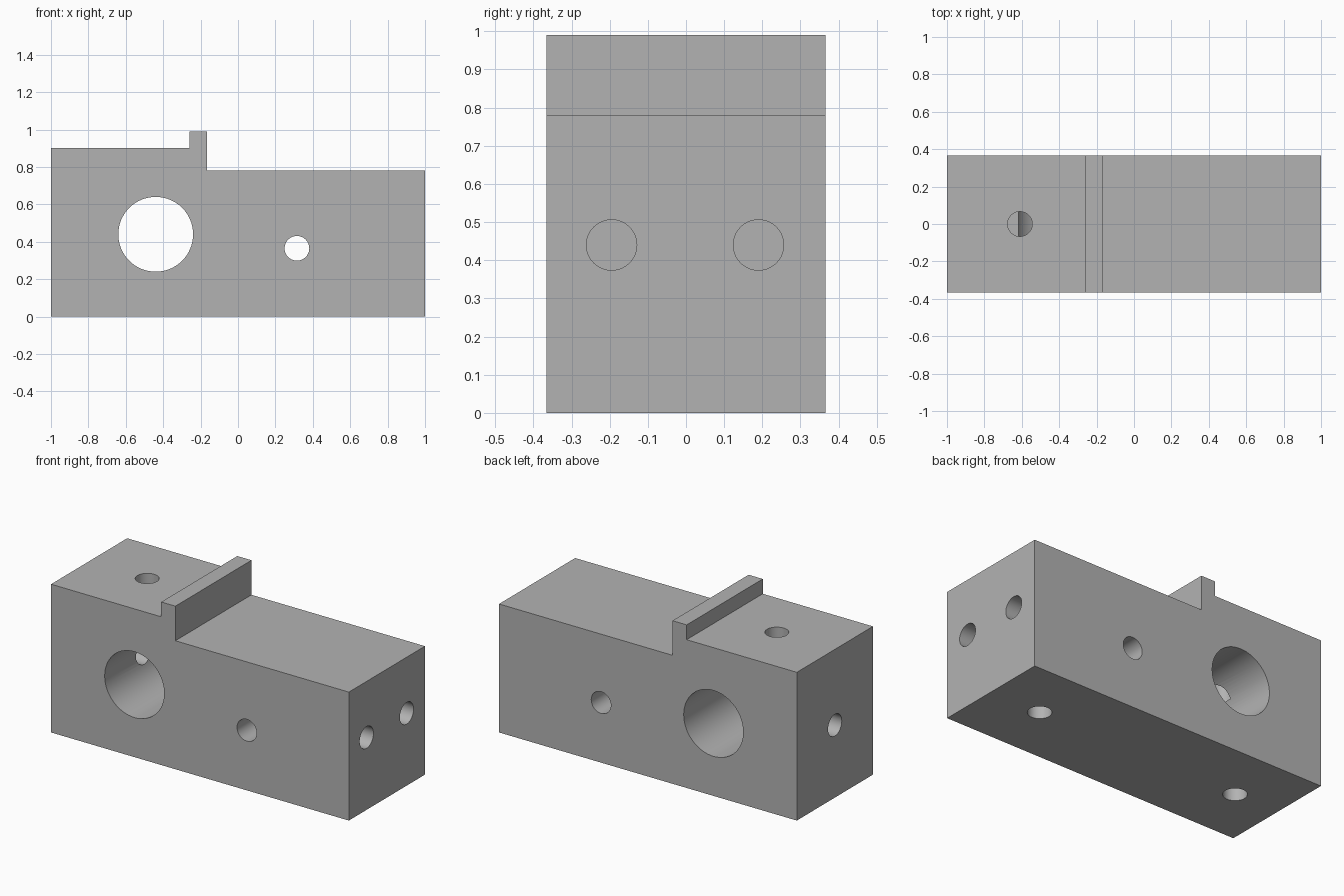
import bpy
import bmesh
from mathutils import Vector

cube = bpy.data.objects.get("Cube")
if cube:
    bpy.data.objects.remove(cube, do_unlink=True)

grey = bpy.data.materials.new("machined_grey")
grey.use_nodes = True
colour = (0.45, 0.45, 0.45, 1)
grey.diffuse_color = colour
grey.node_tree.nodes["Principled BSDF"].inputs["Base Color"].default_value = colour

HALF_DEPTH = 0.365
HOLE = 0.066


def extruded_block(name, profile):
    """Extrude an x-z profile through the full depth."""
    bm = bmesh.new()
    face = bm.faces.new([bm.verts.new((x, -HALF_DEPTH, z)) for x, z in profile])
    out = bmesh.ops.extrude_face_region(bm, geom=[face])
    moved = [v for v in out["geom"] if isinstance(v, bmesh.types.BMVert)]
    bmesh.ops.translate(bm, verts=moved, vec=(0, 2 * HALF_DEPTH, 0))
    bmesh.ops.recalc_face_normals(bm, faces=bm.faces)
    mesh = bpy.data.meshes.new(name)
    bm.to_mesh(mesh)
    bm.free()
    mesh.materials.append(grey)
    obj = bpy.data.objects.new(name, mesh)
    bpy.context.collection.objects.link(obj)
    return obj


def drill(block, start, end, radius):
    """Cut a round hole from start to end."""
    start, end = Vector(start), Vector(end)
    axis = end - start
    bpy.ops.mesh.primitive_cylinder_add(
        vertices=64, radius=radius, depth=axis.length, location=(start + end) / 2,
        rotation=axis.to_track_quat("Z", "Y").to_euler())
    cutter = bpy.context.object
    cutter.name = "hole_cutter"
    cutter.hide_render = True
    cutter.data.materials.append(grey)
    cut = block.modifiers.new("hole", "BOOLEAN")
    cut.operation = "DIFFERENCE"
    cut.solver = "EXACT"
    cut.object = cutter
    with bpy.context.temp_override(object=block, active_object=block):
        bpy.ops.object.modifier_apply(modifier=cut.name)
    bpy.data.objects.remove(cutter, do_unlink=True)


# Stepped body with the upright rib
block = extruded_block("drilled_block", [
    (-1, 0), (1, 0), (1, 0.78), (-0.165, 0.78),
    (-0.165, 0.99), (-0.26, 0.99), (-0.26, 0.9), (-1, 0.9)])

# Large bore and small cross hole, both right through
for x, z, radius in ((-0.44, 0.44, 0.2), (0.315, 0.365, HOLE)):
    drill(block, (x, -0.5, z), (x, 0.5, z), radius)

# Hole from the right end into the bore
drill(block, (-1.1, 0, 0.44), (-0.5, 0, 0.44), HOLE)

# Pair of blind holes in the left end
for y in (-0.195, 0.19):
    drill(block, (1.1, y, 0.44), (0.6, y, 0.44), HOLE)

# Top hole down to the bore
drill(block, (-0.61, 0, 1), (-0.61, 0, 0.53), HOLE)

# Blind holes in the underside
for x in (-0.706, 0.66):
    drill(block, (x, 0, -0.1), (x, 0, 0.3), HOLE)

# Smooth hole walls with crisp edges
bpy.ops.object.select_all(action="DESELECT")
block.select_set(True)
bpy.context.view_layer.objects.active = block
bpy.ops.object.shade_smooth_by_angle()
